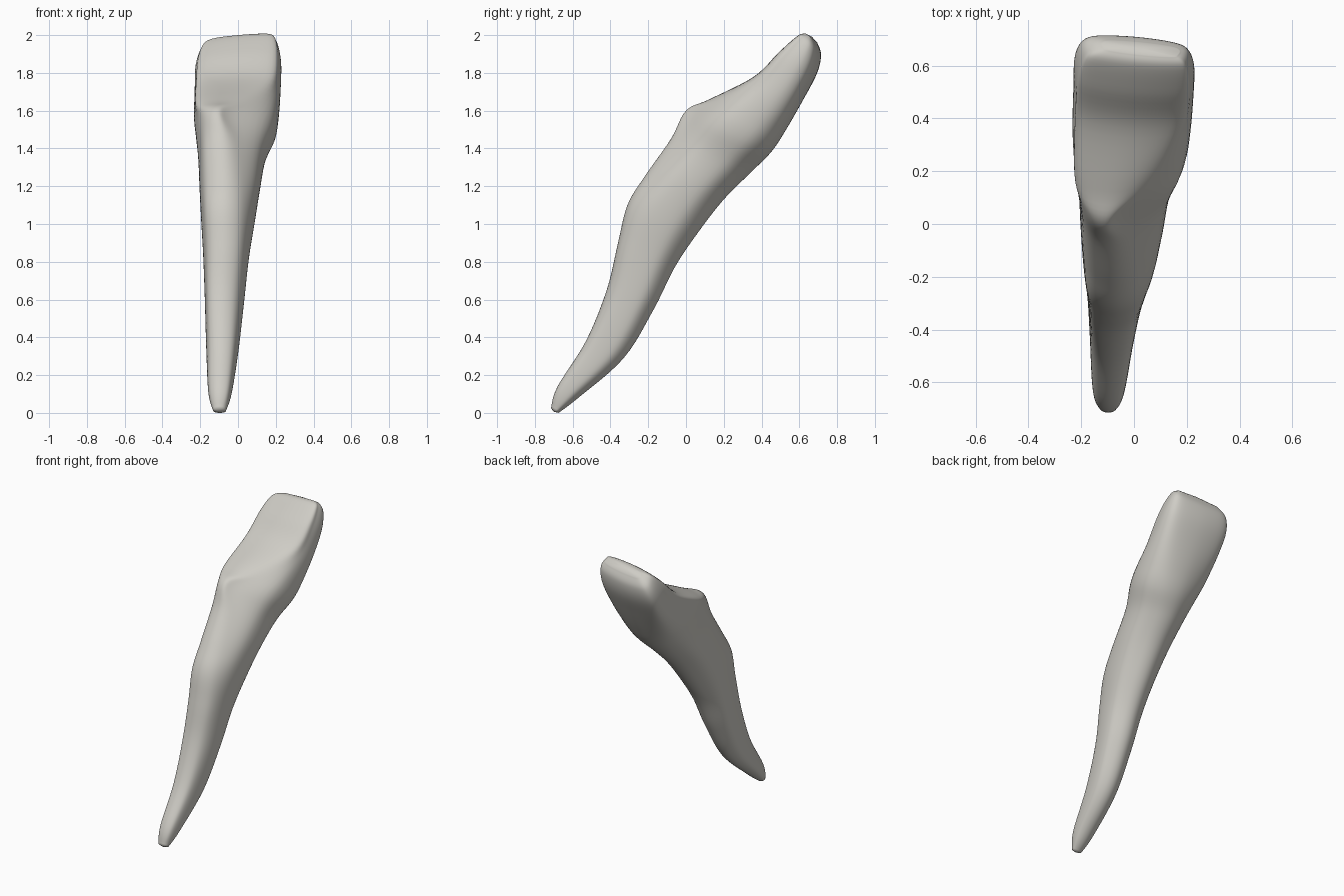
import bpy
import bmesh
from mathutils import Vector

cube = bpy.data.objects.get("Cube")
if cube:
    bpy.data.objects.remove(cube, do_unlink=True)

AROUND_STEPS = 6
LENGTH_STEPS = 6

# Cross-sections from the root tip to the biting edge:
# front y, front z, back y, back z, side x (low, high),
# front face x (low, high), half width of the back as a share of the section
SECTIONS = [
    (-.715, .025, -.675, .0, -.13, -.065, -.115, -.08, .3),
    (-.68, .14, -.57, .08, -.155, -.035, -.13, -.055, .3),
    (-.53, .38, -.33, .29, -.165, .0, -.14, -.03, .29),
    (-.42, .65, -.17, .55, -.172, .03, -.15, -.015, .28),
    (-.36, .9, -.06, .77, -.18, .055, -.15, .005, .28),
    (-.31, 1.1, .06, .95, -.19, .085, -.16, .015, .28),
    (-.22, 1.25, .2, 1.13, -.198, .112, -.16, .015, .28),
    (-.08, 1.45, .34, 1.27, -.205, .142, -.17, .0, .29),
    (.0, 1.6, .45, 1.38, -.218, .195, -.18, -.04, .32),
    (.12, 1.66, .53, 1.5, -.228, .213, -.21, .05, .35),
    (.36, 1.78, .62, 1.66, -.225, .223, -.2, .16, .37),
    (.5, 1.91, .69, 1.8, -.22, .225, -.18, .18, .38),
    (.6, 1.99, .71, 1.9, -.185, .205, -.15, .17, .38),
    (.645, 2.0, .69, 1.965, -.115, .17, -.08, .14, .38),
]


def section_points(row):
    """Ten points around one cross-section."""
    fy, fz, by, bz, low, high, front_low, front_high, half = row
    middle, width = (low + high) / 2, high - low
    across = Vector((0, by - fy, bz - fz))
    # The crown turns slightly about the long axis
    twist = across.normalized() * max(fy, 0) * -.2

    def at(x, depth):
        return Vector((x, fy, fz)) + across * depth + twist * x

    return [
        at((front_low + front_high) / 2, 0),
        at(front_high, .08),
        at(front_high + (high - front_high) * .82, .32),
        at(high, .7),
        at(middle + half * width, .92),
        at(middle, 1),
        at(middle - half * width, .92),
        at(low, .7),
        at(low + (front_low - low) * .1, .3),
        at(front_low, .08),
    ]


def smooth_path(points, steps, closed):
    """Smooth path running through every given point."""
    count = len(points)
    path = []
    for i in range(count if closed else count - 1):
        if closed:
            a, b, c, d = (points[(i + k) % count] for k in (-1, 0, 1, 2))
        else:
            a, b, c, d = (points[min(max(i + k, 0), count - 1)] for k in (-1, 0, 1, 2))
        for step in range(steps):
            t = step / steps
            path.append(b + (c - a) * (t / 2)
                        + (a * 2 - b * 5 + c * 4 - d) * (t * t / 2)
                        + (b * 3 - a - c * 3 + d) * (t ** 3 / 2))
    if not closed:
        path.append(points[-1])
    return path


# Smooth along the length first, then around each ring
rails = [smooth_path(list(rail), LENGTH_STEPS, False)
         for rail in zip(*(section_points(row) for row in SECTIONS))]
rings = [smooth_path(list(ring), AROUND_STEPS, True) for ring in zip(*rails)]

# Skin the rings and close both ends with low domes
bm = bmesh.new()
loops = [[bm.verts.new(point) for point in ring] for ring in rings]
for lower, upper in zip(loops, loops[1:]):
    for i in range(len(lower)):
        j = (i + 1) % len(lower)
        bm.faces.new((lower[i], lower[j], upper[j], upper[i]))
for loop, inner in ((loops[0], loops[1]), (loops[-1], loops[-2])):
    centre = sum((v.co for v in loop), Vector()) / len(loop)
    inside = sum((v.co for v in inner), Vector()) / len(inner)
    pole = bm.verts.new(centre + (centre - inside).normalized() * .008)
    for i in range(len(loop)):
        bm.faces.new((loop[i], loop[(i + 1) % len(loop)], pole))
bmesh.ops.recalc_face_normals(bm, faces=bm.faces)

mesh = bpy.data.meshes.new("tooth")
bm.to_mesh(mesh)
bm.free()
for face in mesh.polygons:
    face.use_smooth = True
tooth = bpy.data.objects.new("tooth", mesh)
bpy.context.collection.objects.link(tooth)

# Warm ivory grey over the whole tooth
ivory = bpy.data.materials.new("ivory")
ivory.use_nodes = True
colour = (.62, .605, .56, 1)
ivory.diffuse_color = colour
ivory.node_tree.nodes["Principled BSDF"].inputs["Base Color"].default_value = colour
mesh.materials.append(ivory)
